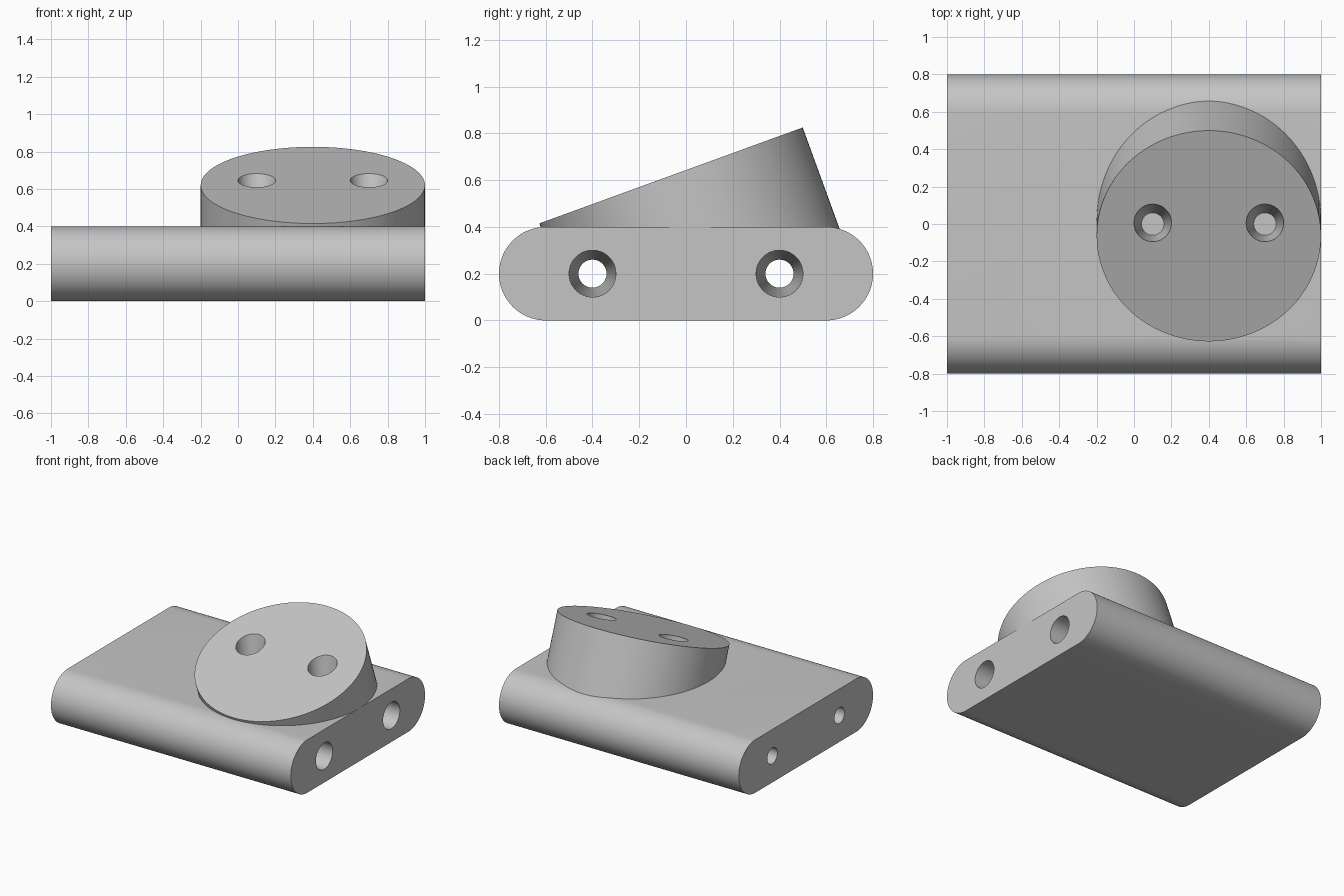
import bpy
import bmesh
from math import sin, cos, pi, radians
from mathutils import Matrix, Vector

if "Cube" in bpy.data.objects:
    bpy.data.objects.remove(bpy.data.objects["Cube"])

grey = bpy.data.materials.new("plain grey")
grey.use_nodes = True
grey.diffuse_color = (0.56, 0.56, 0.56, 1)
grey.node_tree.nodes["Principled BSDF"].inputs["Base Color"].default_value = (0.56, 0.56, 0.56, 1)


def make_object(name, bm):
    bmesh.ops.recalc_face_normals(bm, faces=bm.faces)
    mesh = bpy.data.meshes.new(name)
    bm.to_mesh(mesh)
    bm.free()
    mesh.materials.append(grey)
    obj = bpy.data.objects.new(name, mesh)
    bpy.context.collection.objects.link(obj)
    return obj


def cone_between(bm, start, end, r_start, r_end, sides):
    start, end = Vector(start), Vector(end)
    axis = end - start
    turn = Vector((0, 0, 1)).rotation_difference(axis).to_matrix().to_4x4()
    bmesh.ops.create_cone(bm, cap_ends=True, segments=sides, radius1=r_start, radius2=r_end,
                          depth=axis.length,
                          matrix=Matrix.Translation((start + end) / 2) @ turn)


def apply_boolean(target, tool, operation):
    mod = target.modifiers.new(operation, "BOOLEAN")
    mod.operation = operation
    mod.solver = "EXACT"
    mod.object = tool
    bpy.context.view_layer.objects.active = target
    bpy.ops.object.modifier_apply(modifier=mod.name)
    bpy.data.objects.remove(tool)


# Base bar: round-edged profile extruded along x
bm = bmesh.new()
steps = 32
verts = []
for side in (1, -1):
    for i in range(steps + 1):
        a = -pi / 2 + pi * i / steps
        verts.append(bm.verts.new((-1, side * (0.6 + 0.2 * cos(a)), 0.2 + side * 0.2 * sin(a))))
profile = bm.faces.new(verts)
extruded = bmesh.ops.extrude_face_region(bm, geom=[profile], use_keep_orig=True)
moved = [g for g in extruded["geom"] if isinstance(g, bmesh.types.BMVert)]
bmesh.ops.translate(bm, vec=(2, 0, 0), verts=moved)
base = make_object("base_with_tilted_disc", bm)

# Tilted disc, cut level inside the base
tilt = radians(20)
axis = Vector((0, -sin(tilt), cos(tilt)))
top = Vector((0.4, -0.064, 0.62))
bm = bmesh.new()
cone_between(bm, top - axis, top, 0.5995, 0.5995, 128)
cut = bmesh.ops.bisect_plane(bm, geom=bm.verts[:] + bm.edges[:] + bm.faces[:],
                             plane_co=(0, 0, 0.3), plane_no=(0, 0, 1), clear_inner=True)
rim = [g for g in cut["geom_cut"] if isinstance(g, bmesh.types.BMEdge)]
bmesh.ops.contextual_create(bm, geom=rim)
apply_boolean(base, make_object("tilted_disc", bm), "UNION")

# Tapered holes: two through the length of the base, two down into the disc
bm = bmesh.new()
for y in (-0.4, 0.4):
    cone_between(bm, (-1.1, y, 0.2), (1.1, y, 0.2), 0.058, 0.102, 64)
for x in (0.1, 0.7):
    cone_between(bm, (x, 0, 0.4), (x, 0, 0.886), 0.06, 0.14, 64)
cutter = make_object("hole_cutter", bm)
cutter.hide_render = True
apply_boolean(base, cutter, "DIFFERENCE")

# Smooth round walls, crisp edges
bpy.ops.object.select_all(action="DESELECT")
base.select_set(True)
bpy.context.view_layer.objects.active = base
bpy.ops.object.shade_smooth_by_angle(angle=radians(15))
